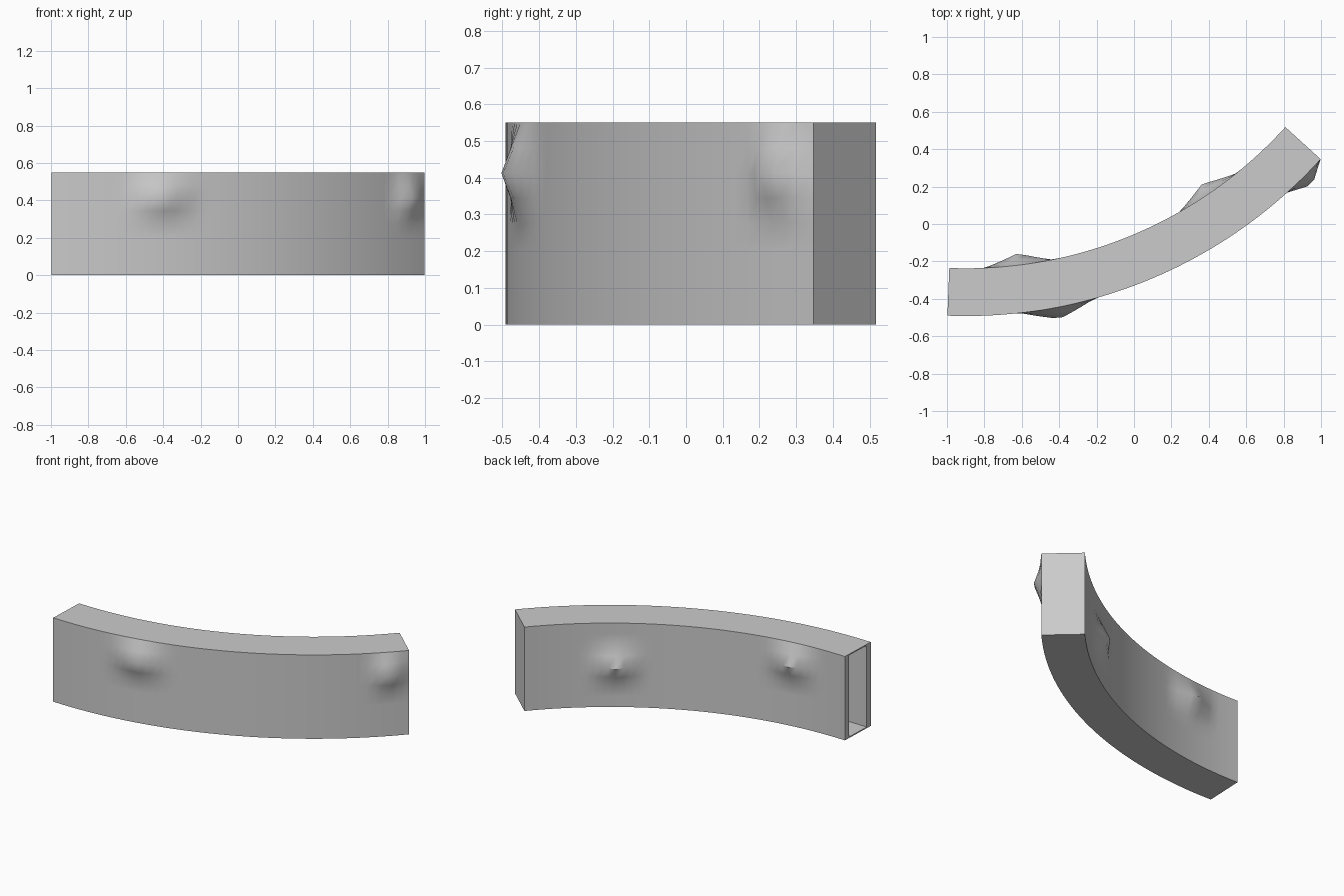
import bpy, bmesh
from math import sin, cos, radians

if "Cube" in bpy.data.objects:
    bpy.data.objects.remove(bpy.data.objects["Cube"])

CX, CY = -0.897, 2.068            # arc centre
R_OUT, R_IN, H = 2.56, 2.305, 0.55
A0, A1 = -2.25, 47.75             # sweep in degrees
COLS, ROWS = 44, 8

# dents pushed out of the walls: angle, height, angular half width
FRONT_BUMPS = [(11.0, 0.4125, 4.55), (44.9, 0.4125, 2.75)]
BACK_BUMPS = [(7.0, 0.4125, 4.55), (34.2, 0.275, 4.55)]


def bump(bumps, a, z):
    return sum(0.063 * max(0, 1 - abs(a - ba) / w) * max(0, 1 - abs(z - bz) / 0.1375)
               for ba, bz, w in bumps)


def section(r_out, r_in, z0, z1, bumpy):
    """Closed loop of (radius, height, bump list) around the tube."""
    zs = [z0 + (z1 - z0) * i / ROWS for i in range(ROWS + 1)]
    return ([(r_out, z, FRONT_BUMPS if bumpy else []) for z in zs] +
            [(r_in, z, BACK_BUMPS if bumpy else []) for z in reversed(zs)])


def sweep(bm, loop, a_start, a_end):
    rings = []
    for c in range(COLS + 1):
        a = a_start + (a_end - a_start) * c / COLS
        t = radians(a)
        ring = []
        for r, z, bumps in loop:
            d = bump(bumps, a, z)
            r += d if bumps is FRONT_BUMPS else -d
            ring.append(bm.verts.new((CX + r * sin(t), CY - r * cos(t), z)))
        rings.append(ring)
    n = len(loop)
    for p, q in zip(rings, rings[1:]):
        for i in range(n):
            j = (i + 1) % n
            bm.faces.new((p[i], q[i], q[j], p[j]))
    bm.faces.new(rings[-1])       # closed right end
    return rings[0]


bm = bmesh.new()
# outer skin and cavity, joined by the rim at the open left end
outer = sweep(bm, section(R_OUT, R_IN, 0, H, True), A0, A1)
inner = sweep(bm, section(R_OUT - 0.04, R_IN + 0.04, 0.008, H - 0.008, False), A0, A1 - 0.2)
for i in range(len(outer)):
    j = (i + 1) % len(outer)
    bm.faces.new((outer[i], outer[j], inner[j], inner[i]))
bmesh.ops.recalc_face_normals(bm, faces=bm.faces)

mesh = bpy.data.meshes.new("curved_wall")
bm.to_mesh(mesh)
bm.free()
wall = bpy.data.objects.new("curved_wall", mesh)
bpy.context.collection.objects.link(wall)
bpy.context.view_layer.objects.active = wall
wall.select_set(True)
bpy.ops.object.shade_smooth_by_angle(angle=radians(40))
